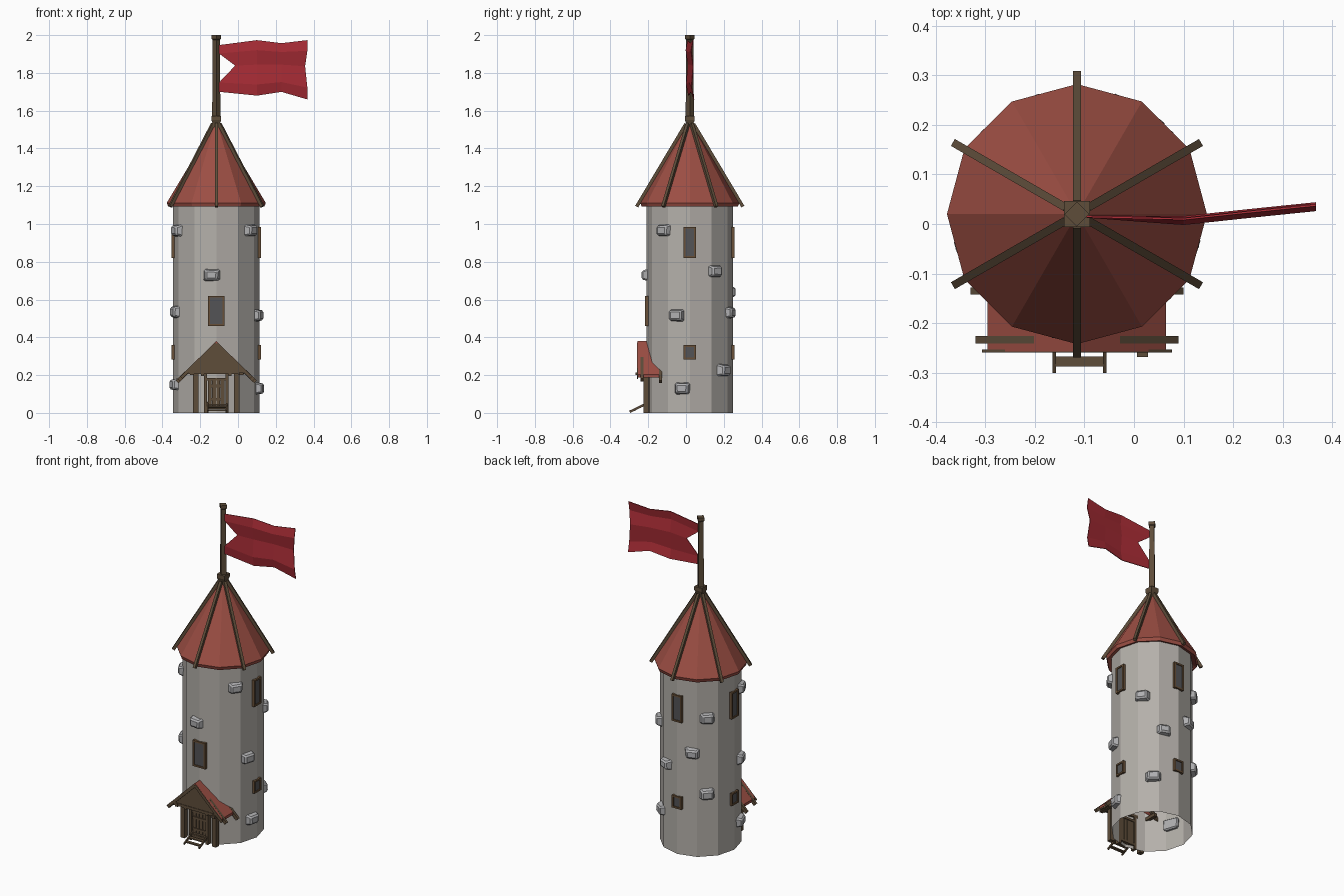
import bpy, bmesh, math, random
from mathutils import Vector, Matrix

if "Cube" in bpy.data.objects:
    bpy.data.objects.remove(bpy.data.objects["Cube"])

random.seed(4)
CX, CY, R = -0.115, 0.02, 0.23   # tower axis and radius


def material(name, r, g, b):
    m = bpy.data.materials.new(name)
    lin = [((c / 255 + 0.055) / 1.055) ** 2.4 for c in (r, g, b)]
    m.diffuse_color = (*lin, 1)
    m.use_nodes = True
    m.node_tree.nodes["Principled BSDF"].inputs["Base Color"].default_value = m.diffuse_color
    return m


WALL = material("wall plaster", 180, 176, 170)
STONE = material("grey stone", 176, 176, 178)
TILE = material("roof red", 156, 78, 67)
WOOD = material("brown wood", 94, 77, 58)
FRAME = material("window frame brown", 104, 80, 56)
PANE = material("window pane grey", 84, 84, 86)
CLOTH = material("flag red", 168, 44, 53)


def finish(name, bm, mat):
    me = bpy.data.meshes.new(name)
    bm.to_mesh(me)
    bm.free()
    me.materials.append(mat)
    ob = bpy.data.objects.new(name, me)
    bpy.context.collection.objects.link(ob)
    return ob


def from_data(name, verts, faces, mat, fix=True):
    bm = bmesh.new()
    vs = [bm.verts.new(v) for v in verts]
    for f in faces:
        bm.faces.new([vs[i] for i in f])
    if fix:
        bmesh.ops.recalc_face_normals(bm, faces=bm.faces)
    return finish(name, bm, mat)


def box(name, lo, hi, mat):
    lo, hi = Vector(lo), Vector(hi)
    bm = bmesh.new()
    m = Matrix.Translation((lo + hi) / 2) @ Matrix.Diagonal((*(hi - lo), 1))
    bmesh.ops.create_cube(bm, size=1, matrix=m)
    return finish(name, bm, mat)


def beam(name, p, q, w, h, mat=WOOD):
    """Square bar from p to q, w wide sideways and h deep."""
    p, q = Vector(p), Vector(q)
    d = (q - p).normalized()
    side = d.cross(Vector((0, 0, 1))).normalized()
    up = side.cross(d)
    rot = Matrix((side, d, up)).transposed().to_4x4()
    bm = bmesh.new()
    bmesh.ops.create_cube(bm, size=1, matrix=Matrix.Translation((p + q) / 2) @ rot
                          @ Matrix.Diagonal((w, (q - p).length, h, 1)))
    return finish(name, bm, mat)


def lathe(name, profile, n, mat, turn=0.0, caps=False):
    """Faceted turned shape about the tower axis."""
    verts, faces = [], []
    for r, z in profile:
        for i in range(n):
            a = turn + i * math.tau / n
            verts.append((CX + r * math.cos(a), CY + r * math.sin(a), z))
    for k in range(len(profile) - 1):
        for i in range(n):
            j = (i + 1) % n
            faces.append((k * n + i, k * n + j, k * n + n + j, k * n + n + i))
    if caps:
        faces += [tuple(range(n))[::-1], tuple(range(len(verts) - n, len(verts)))]
    return from_data(name, verts, faces, mat, fix=caps)


def polar(deg, r, z):
    a = math.radians(deg)
    return Vector((CX + r * math.cos(a), CY + r * math.sin(a), z))


# Tower wall (open below) and roof
lathe("tower_wall", [(R, 0), (R, 1.12)], 12, WALL)
lathe("tower_roof", [(0.222, 1.105), (0.255, 1.092), (0.262, 1.112), (0.012, 1.53)], 12, TILE)
for k in range(6):
    a = 30 + 60 * k
    beam("roof_rib", polar(a, 0.281, 1.092), polar(a, 0.02, 1.53), 0.016, 0.018)

# Collar and flag pole
lathe("pole_collar", [(0.024, 1.49), (0.029, 1.535), (0.037, 1.55), (0.037, 1.572)], 4, WOOD, math.pi / 4, True)
lathe("flag_pole", [(0.022, 1.55), (0.019, 1.975), (0.025, 1.98), (0.025, 2.0)], 4, WOOD, 0, True)

# Flag: waving grid with a notch at the pole
cols = [(-0.1, 1.70, 1.947, 0.015), (0.10, 1.68, 1.973, 0.006),
        (0.23, 1.70, 1.957, 0.02), (0.367, 1.66, 1.973, 0.034)]
rows = [0, 0.2, 0.56, 0.82, 1]
sway = [0.008, -0.004, 0.005, -0.006, 0.004]
verts, faces = [], []
for x, z0, z1, y in cols:
    for t, s in zip(rows, sway):
        notch = 0.085 if (x < 0 and t == 0.56) else 0
        dent = -0.012 if (x > 0.3 and t == 0.56) else 0
        verts.append((x + notch + dent, y + (s if x > 0 else 0), z0 + (z1 - z0) * t))
for c in range(3):
    for r in range(4):
        i = c * 5 + r
        faces.append((i, i + 5, i + 6, i + 1))
flag = from_data("flag", verts, faces, CLOTH)
mod = flag.modifiers.new("cloth_thickness", "SOLIDIFY")
mod.thickness, mod.offset = 0.004, 0

# Protruding wall stones: (angle, height)
stones = [(-37, .965), (206, .965), (-96, .73), (36, .75), (134, .856), (113, .64), (67, .53),
          (201, .535), (-18, .517), (134, .387), (52, .225), (199, .15), (-10, .13)]
for deg, z in stones:
    bm = bmesh.new()
    bmesh.ops.create_cube(bm, size=1)
    for v in bm.verts:
        s = 0.66 if v.co.x > 0 else 1.0
        v.co.x *= 0.055
        v.co.y *= 0.098 * s * random.uniform(0.9, 1.05)
        v.co.z *= 0.074 * s * random.uniform(0.9, 1.08)
    bmesh.ops.bevel(bm, geom=bm.edges[:], offset=0.008, segments=1, affect='EDGES')
    bm.transform(Matrix.Translation(polar(deg, 0.226, z)) @ Matrix.Rotation(math.radians(deg), 4, 'Z'))
    finish("wall_stone", bm, STONE)


# Windows: frame of four bars with a pane behind
def window(deg, z0, z1, w):
    m = Matrix.Translation((CX, CY, 0)) @ Matrix.Rotation(math.radians(deg), 4, 'Z')
    h, t = w / 2, 0.01
    for y0, y1, a, b in [(-h, -h + t, z0, z1), (h - t, h, z0, z1),
                         (-h + t, h - t, z0, z0 + t), (-h + t, h - t, z1 - t, z1)]:
        box("window_frame", (.21, y0, a), (.238, y1, b), FRAME).data.transform(m)
    box("window_pane", (.225, -h + t, z0 + t), (.2325, h - t, z1 - t), PANE).data.transform(m)


for deg in (0, 90, 180):
    window(deg, .82, .985, .066)
    window(deg, .283, .36, .064)
window(-90, .46, .62, .086)

# Porch roof: two sloping slabs and the gable planks
for s in (-1, 1):
    v = [(CX + s * dx, y, z) for y in (-0.257, -0.13)
         for dx, z in ((0, .38), (.18, .204), (.18, .188), (0, .362))]
    from_data("porch_roof", v, [(0, 1, 2, 3), (4, 5, 6, 7), (0, 1, 5, 4), (1, 2, 6, 5),
                                (2, 3, 7, 6), (3, 0, 4, 7)], TILE)
    # Rafters front and back, posts, door jambs, side beams
    for y, e in ((-0.233, .198), (-0.135, .208)):
        beam("porch_rafter", (CX, y, .365), (CX + s * e, y, .365 - e * .965), .015, .02)
    beam("gable_trim", (CX, -0.256, .366), (CX + s * .185, -0.256, .187), .006, .018)
    x = CX + s * .108
    box("porch_post", (x - .014, -0.225, 0), (x + .014, -0.197, .215), WOOD)
    beam("side_beam", (x + s * .02, -0.257, .21), (x + s * .02, -0.1, .21), .02, .02)
    x = CX + s * .056
    box("door_jamb", (x - .008, -0.222, 0), (x + .008, -0.19, .21), WOOD)
    box("beam_peg", (CX + s * .072 - .008, -0.25, .195), (CX + s * .072 + .008, -0.2, .21), WOOD)
from_data("porch_gable", [(CX + dx, y, z) for y in (-0.252, -0.238)
                          for dx, z in ((-.15, .215), (.15, .215), (0, .362))],
          [(0, 1, 2), (3, 4, 5), (0, 1, 4, 3), (1, 2, 5, 4), (2, 0, 3, 5)], WOOD)
box("porch_lintel", (CX - .148, -0.255, .205), (CX + .148, -0.19, .222), WOOD)
box("post_bracket", (.006, -0.268, .2), (.028, -0.225, .215), WOOD)

# Door: vertical planks with cross bars and threshold
for i in range(4):
    x = CX - .044 + i * .0225
    box("door_plank", (x, -0.213, .03), (x + .0195, -0.195, .175), WOOD)
for z in (.065, .135):
    box("door_bar", (CX - .044, -0.219, z), (CX + .044, -0.21, z + .014), WOOD)
box("door_header", (CX - .05, -0.217, .172), (CX + .05, -0.19, .186), WOOD)
box("threshold", (CX - .056, -0.222, .02), (CX + .056, -0.19, .036), WOOD)

# Entrance steps
for s in (-1, 1):
    beam("step_stringer", (CX + .005 + s * .051, -0.298, .006), (CX + .005 + s * .051, -0.2, .053), .007, .012)
for k in range(3):
    y, z = -0.287 + k * .03, .01 + k * .015
    box("step_tread", (CX - .047, y, z), (CX + .055, y + .02, z + .007), WOOD)
